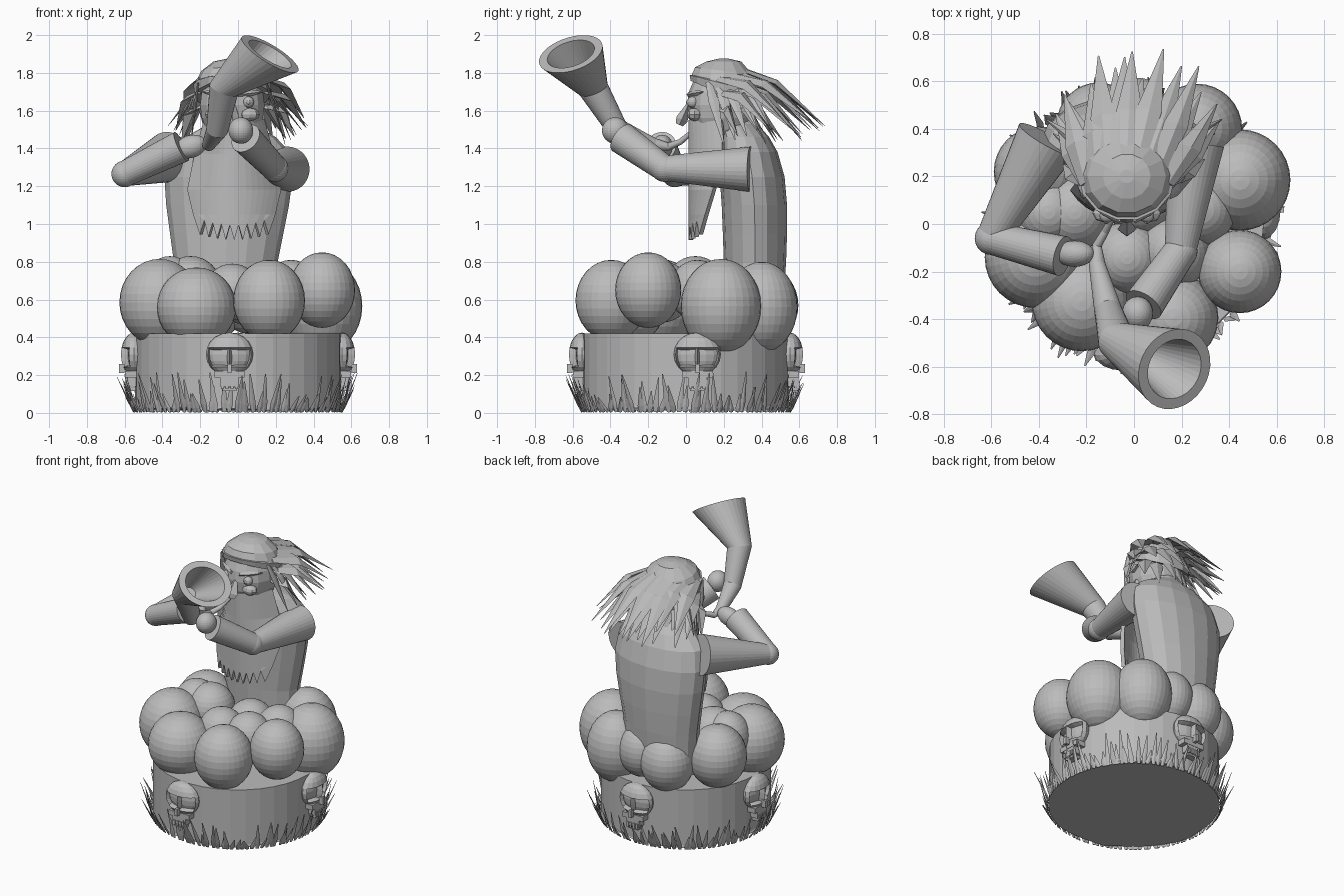
import bpy, bmesh, math, random
from mathutils import Vector as V, Matrix

if "Cube" in bpy.data.objects:
    bpy.data.objects.remove(bpy.data.objects["Cube"])

random.seed(4)
stone = bpy.data.materials.new("stone grey")
stone.diffuse_color = (0.5, 0.5, 0.5, 1)
stone.use_nodes = True
stone.node_tree.nodes["Principled BSDF"].inputs["Base Color"].default_value = stone.diffuse_color


def finish(bm, name):
    bmesh.ops.recalc_face_normals(bm, faces=bm.faces[:])
    me = bpy.data.meshes.new(name)
    bm.to_mesh(me)
    bm.free()
    me.materials.append(stone)
    ob = bpy.data.objects.new(name, me)
    bpy.context.collection.objects.link(ob)
    return ob


def add_loft(bm, rings):
    rows = [[bm.verts.new(p) for p in r] for r in rings]
    n = len(rows[0])
    for a, b in zip(rows, rows[1:]):
        for i in range(n):
            j = (i + 1) % n
            bm.faces.new((a[i], a[j], b[j], b[i]))
    bm.faces.new(rows[0])
    bm.faces.new(rows[-1])


def tube(name, path, sides=32):
    """Path of (point, radius[, normal]) swept with an untwisted frame."""
    pts = [V(p[0]) for p in path]
    u, rings = V((0.31, 0.2, 0.93)), []
    for i, p in enumerate(path):
        n = V(p[2]) if len(p) > 2 else pts[min(i + 1, len(pts) - 1)] - pts[max(i - 1, 0)]
        n.normalize()
        u = (u - n * u.dot(n)).normalized()
        w = n.cross(u)
        rings.append([pts[i] + p[1] * (u * math.cos(a) + w * math.sin(a))
                      for a in (k * math.tau / sides for k in range(sides))])
    bm = bmesh.new()
    add_loft(bm, rings)
    return finish(bm, name)


def add_ball(bm, c, r, seg=32, ring=16, rot=Matrix()):
    m = Matrix.Translation(c) @ rot @ Matrix.Diagonal((*r, 1))
    return bmesh.ops.create_uvsphere(bm, u_segments=seg, v_segments=ring, radius=1, matrix=m)


def ball(name, c, r, seg=32, ring=16, rot=Matrix()):
    bm = bmesh.new()
    add_ball(bm, c, r, seg, ring, rot)
    return finish(bm, name)


def add_strand(bm, a, b, w, side, belly=0.4, lift=0.0, thick=0.3):
    """Pointed blade from a to b, widest at the belly."""
    a, b, s = V(a), V(b), V(side).normalized()
    t = (b - a).normalized().cross(s).normalized() * thick
    m = a.lerp(b, belly) + V((0, 0, lift))
    add_loft(bm, [[c + (s * x + t * y) * k for x, y in ((1, 0), (0, 1), (-1, 0), (0, -1))]
                  for c, k in ((a, w * 0.6), (m, w), (b, 0.003))])


# Drum base
bm = bmesh.new()
rings = []
for z, r in ((0.015, 0.55), (0.03, 0.545), (0.42, 0.545)):
    rings.append([V((r * math.cos(k * math.tau / 36), r * math.sin(k * math.tau / 36),
                     z + (random.uniform(-0.005, 0.015) if z < 0.1 else 0))) for k in range(36)])
add_loft(bm, rings)
finish(bm, "drum_base")

# Grass around the foot of the drum
bm = bmesh.new()
for k in range(110):
    a = (k + random.uniform(-0.3, 0.3)) * math.tau / 110
    d, s = V((math.cos(a), math.sin(a), 0)), V((-math.sin(a), math.cos(a), 0))
    h = random.uniform(0.08, 0.22)
    tip = d * (0.565 + random.uniform(0.1, 0.42) * h) + s * random.uniform(-0.03, 0.03) + V((0, 0, h))
    add_strand(bm, d * 0.552 + V((0, 0, 0.004)), tip, 0.017, s, belly=0.25)
finish(bm, "grass")

# Skulls on the four sides: cranium with sunk sockets, cheeks, jaw and teeth
for k, (x, y) in enumerate(((-0.045, -0.55), (0.55, 0.06), (0.0, 0.55), (-0.55, 0.0))):
    bm = bmesh.new()
    add_ball(bm, (0, 0, 0.31), (0.125, 0.07, 0.115), 16, 10)
    for sx in (-1, 1):
        fs = [f for f in bm.faces if 0.02 < sx * f.calc_center_median().x < 0.1
              and f.calc_center_median().y < -0.02 and 0.25 < f.calc_center_median().z < 0.36]
        bmesh.ops.inset_region(bm, faces=fs, thickness=0.012, depth=0)
        bmesh.ops.translate(bm, verts=list({v for f in fs for v in f.verts}), vec=(0, 0.035, 0))
    parts = [((0, -0.012, 0.205), (0.16, 0.07, 0.035)), ((0, -0.015, 0.165), (0.1, 0.06, 0.05)),
             ((0, -0.065, 0.235), (0.022, 0.03, 0.05)), ((0, -0.01, 0.125), (0.075, 0.06, 0.02))]
    parts += [((tx, -0.042, 0.145), (0.016, 0.02, 0.035)) for tx in (-0.036, -0.012, 0.012, 0.036)]
    for c, s in parts:
        bmesh.ops.create_cube(bm, size=1, matrix=Matrix.Translation(c) @ Matrix.Diagonal((*s, 1)))
    bm.transform(Matrix.Translation((x, y, 0)) @ Matrix.Rotation(k * math.pi / 2, 4, 'Z'))
    finish(bm, "skull_%d" % (k + 1))

# Boulders: outer ring, then smaller inner ones
boulders = [(-0.22, -0.325, 0.56, 0.21, 0.21), (0.165, -0.395, 0.595, 0.19, 0.215),
            (0.445, -0.2, 0.65, 0.175, 0.2), (0.445, 0.185, 0.565, 0.213, 0.25),
            (0.265, 0.4, 0.56, 0.19, 0.24), (-0.15, 0.42, 0.57, 0.175, 0.2),
            (-0.4, 0.22, 0.6, 0.19, 0.21), (-0.415, -0.14, 0.585, 0.213, 0.23),
            (-0.03, -0.14, 0.64, 0.15, 0.15), (0.17, -0.12, 0.64, 0.15, 0.16),
            (0.28, 0.06, 0.65, 0.15, 0.16), (-0.25, 0.05, 0.67, 0.16, 0.16),
            (0.03, 0.1, 0.62, 0.15, 0.15), (0.05, 0.42, 0.6, 0.15, 0.18),
            (-0.36, 0.05, 0.66, 0.15, 0.17)]
bm = bmesh.new()
for x, y, z, r, rz in boulders:
    add_ball(bm, (x, y, z), (r, r, rz))
finish(bm, "boulders")

# Torso with shoulders and neck
bm = bmesh.new()
add_loft(bm, [[V((cx + rx * math.cos(k * math.tau / 16), cy + ry * math.sin(k * math.tau / 16), z))
               for k in range(16)]
              for z, cx, cy, rx, ry in ((0.5, -0.06, 0.36, 0.26, 0.15), (0.8, -0.065, 0.365, 0.275, 0.165),
                                        (0.95, -0.06, 0.365, 0.3, 0.17), (1.1, -0.055, 0.362, 0.325, 0.173),
                                        (1.25, -0.05, 0.35, 0.34, 0.172), (1.38, -0.045, 0.33, 0.32, 0.155),
                                        (1.46, -0.04, 0.31, 0.24, 0.13), (1.53, -0.035, 0.27, 0.12, 0.11),
                                        (1.62, -0.03, 0.22, 0.1, 0.1))])
finish(bm, "torso")

# Arms
R_ELB, L_ELB = (-0.6, -0.06, 1.265), (0.195, -0.115, 1.295)
tube("right_upper_arm", [((-0.365, 0.355, 1.355), 0.135), (R_ELB, 0.065)])
ball("right_elbow", R_ELB, (0.07,) * 3)
tube("right_forearm", [(R_ELB, 0.068), ((-0.3, -0.135, 1.41), 0.085)])
ball("right_hand", (-0.25, -0.125, 1.41), (0.085, 0.055, 0.06), rot=Matrix.Rotation(-0.3, 4, 'Y'))
tube("left_upper_arm", [((0.26, 0.34, 1.29), 0.12), (L_ELB, 0.066)])
ball("left_elbow", L_ELB, (0.072,) * 3)
tube("left_forearm", [(L_ELB, 0.07), ((0.04, -0.34, 1.455), 0.085)])
ball("left_hand", (0.015, -0.375, 1.495), (0.065, 0.07, 0.07))

# Horn: mouthpiece, bent body, flared hollow bell
N = (0.5, -0.27, 0.82)
tube("horn", [((-0.09, 0.03, 1.485), 0.013), ((-0.12, -0.03, 1.435), 0.016),
              ((-0.155, -0.09, 1.41), 0.02), ((-0.155, -0.17, 1.42), 0.035),
              ((-0.11, -0.36, 1.5), 0.058), ((-0.075, -0.49, 1.715), 0.08, (0.35, -0.35, 0.85)),
              ((0.17, -0.61, 1.9), 0.175, N), ((0.17, -0.61, 1.9), 0.13, N),
              ((-0.02, -0.52, 1.75), 0.045, N)])

# Head, nose, eyes and brows
ball("head", (-0.03, 0.19, 1.63), (0.175, 0.185, 0.22), 14, 10)
bm = bmesh.new()
add_strand(bm, (-0.03, -0.035, 1.525), (-0.03, 0.03, 1.67), 0.04, (1, 0, 0), 0.2, 0, 0.8)
for sx in (-1, 1):
    add_ball(bm, (-0.03 + sx * 0.085, 0.035, 1.645), (0.03, 0.03, 0.03), 16, 8)
    add_ball(bm, (-0.03 + sx * 0.085, 0.01, 1.645), (0.012, 0.01, 0.012), 10, 6)
    add_ball(bm, (-0.03 + sx * 0.09, 0.045, 1.58), (0.055, 0.04, 0.035), 8, 6)
    add_strand(bm, (-0.03 + sx * 0.03, 0.01, 1.685), (-0.03 + sx * 0.16, 0.09, 1.7), 0.018,
               (0, 0, 1), 0.5, 0, 0.8)
finish(bm, "face_features")

# Beard: curved sheet with a jagged lower edge
bm = bmesh.new()
prev = None
for z, hw, yb in ((1.55, 0.15, 0.19), (1.37, 0.2, 0.2), (1.18, 0.24, 0.15), (1.05, 0.21, 0.11), (0.95, 0.175, 0.08)):
    row = []
    for i in range(17):
        t = i / 8 - 1
        zz = z + ((0.045 if i % 2 else -0.035) + 0.03 * t * t if z < 1 else 0)
        row.append(bm.verts.new((-0.02 + hw * t, 0.025 + (yb - 0.025) * t * t, zz)))
    if prev:
        for i in range(16):
            bm.faces.new((prev[i], prev[i + 1], row[i + 1], row[i]))
    prev = row
beard = finish(bm, "beard")
mod = beard.modifiers.new("thickness", 'SOLIDIFY')
mod.thickness = 0.025
mod.offset = 0

# Hair cap and headband
bm = bmesh.new()
add_loft(bm, [[V((-0.03 + r * 0.2 * math.cos(a), cy + r * 0.19 * math.sin(a), z + tilt * math.sin(a)))
               for a in (k * math.tau / 14 for k in range(14))]
              for z, r, cy, tilt in ((1.68, 1.0, 0.21, -0.08), (1.74, 1.03, 0.21, -0.05), (1.75, 0.97, 0.21, -0.04),
                                     (1.81, 0.82, 0.2, -0.02), (1.86, 0.5, 0.2, 0.0), (1.875, 0.15, 0.2, 0))])
finish(bm, "hair_cap")

# Hair strands blown backwards, in three layers plus loose side locks
bm = bmesh.new()
for count, zroot, reach, ztip, spread in ((9, 1.83, 0.77, 1.52, 0.3), (9, 1.76, 0.68, 1.46, 0.36),
                                         (8, 1.68, 0.52, 1.45, 0.3)):
    for i in range(count):
        t = 2 * i / (count - 1) - 1
        root = (-0.03 + 0.17 * t, 0.27 - 0.1 * t * t, zroot - 0.06 * t * t)
        tip = (0.02 + spread * t + random.uniform(-0.03, 0.03),
               reach - 0.2 * t * t + random.uniform(-0.07, 0.01), ztip + random.uniform(-0.03, 0.05))
        add_strand(bm, root, tip, 0.055, (1, -0.4 * t, -0.5 * t), 0.45, 0.06)
for sx in (-1, 1):
    for k in range(5):
        root = (-0.03 + sx * 0.18, 0.12 + 0.05 * k, 1.75 - 0.01 * k)
        tip = (0.0 + sx * (0.25 + 0.03 * k), 0.2 + 0.06 * k, 1.42 + 0.025 * k)
        add_strand(bm, root, tip, 0.028, (0, 1, 0), 0.35, 0.01)
finish(bm, "hair_strands")
